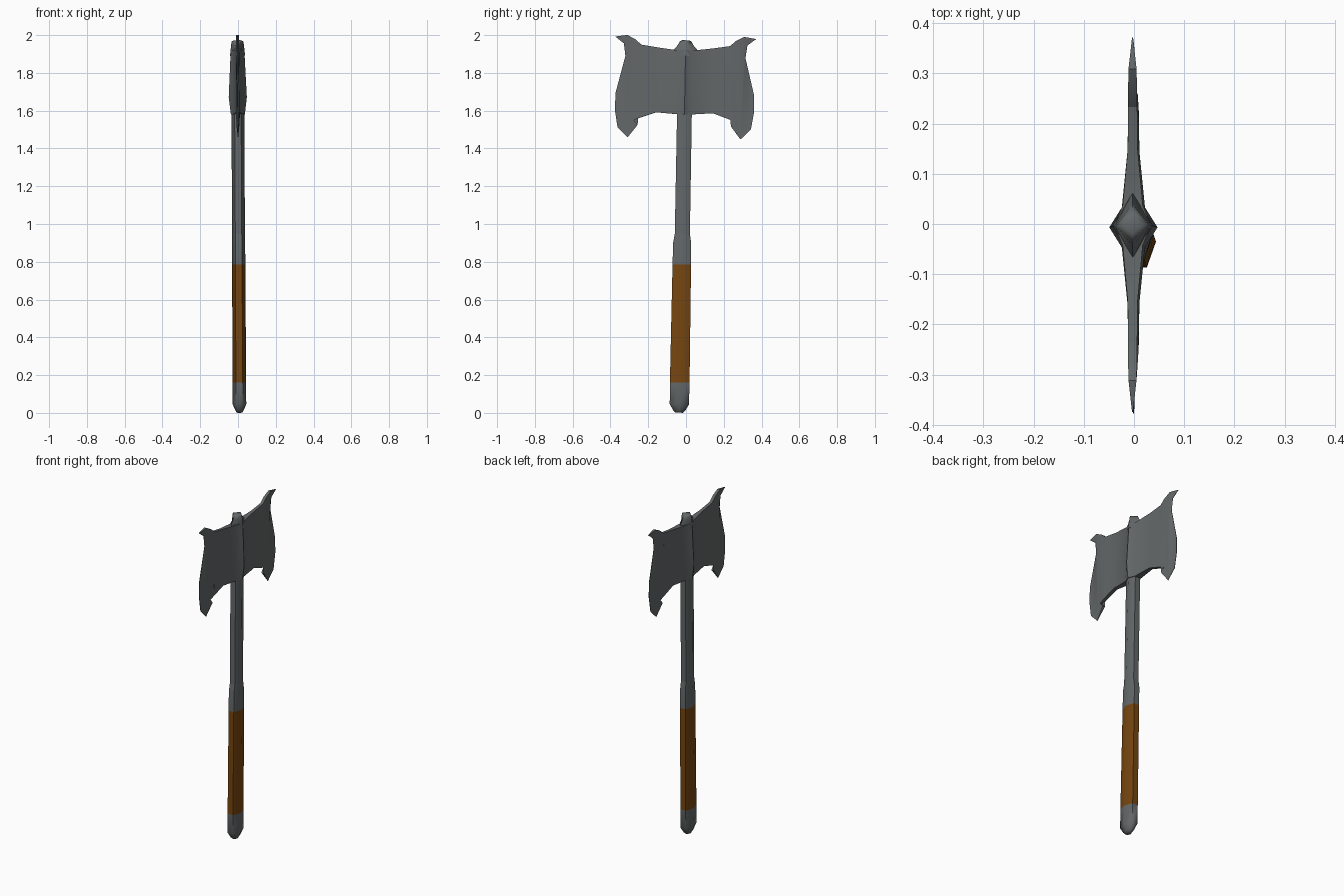
import bpy, bmesh, math
from mathutils import Matrix

if "Cube" in bpy.data.objects:
    bpy.data.objects.remove(bpy.data.objects["Cube"])


def material(name, rgb):
    m = bpy.data.materials.new(name)
    m.diffuse_color = (*rgb, 1)
    m.use_nodes = True
    m.node_tree.nodes["Principled BSDF"].inputs["Base Color"].default_value = m.diffuse_color
    return m


steel = material("dark steel", (0.125, 0.138, 0.14))
leather = material("brown leather", (0.18, 0.06, 0.005))

# The whole weapon leans very slightly
LEAN = (Matrix.Translation((0.008, -0.036, 0.001))
        @ Matrix.Rotation(-0.0055, 4, 'Y') @ Matrix.Rotation(-0.0175, 4, 'X'))


def finish(bm, name, mat, angle):
    bmesh.ops.remove_doubles(bm, verts=bm.verts, dist=0.00001)
    bmesh.ops.recalc_face_normals(bm, faces=bm.faces)
    bm.transform(LEAN)
    me = bpy.data.meshes.new(name)
    bm.to_mesh(me)
    bm.free()
    me.materials.append(mat)
    ob = bpy.data.objects.new(name, me)
    bpy.context.collection.objects.link(ob)
    bpy.ops.object.select_all(action='DESELECT')
    bpy.context.view_layer.objects.active = ob
    ob.select_set(True)
    bpy.ops.object.shade_smooth_by_angle(angle=math.radians(angle))


def loft(name, mat, rows, sides):
    """Stack of polygon rings: (z, radius x, half width y)."""
    bm = bmesh.new()
    top = max(math.sin(math.tau * i / sides) for i in range(sides))
    rings = [[bm.verts.new((rx * math.cos(math.tau * i / sides),
                            ry * math.sin(math.tau * i / sides) / top, z))
              for i in range(sides)] for z, rx, ry in rows]
    for a, b in zip(rings, rings[1:]):
        for i in range(sides):
            j = (i + 1) % sides
            bm.faces.new((a[i], a[j], b[j], b[i]))
    bm.faces.new(rings[0])
    bm.faces.new(rings[-1])
    finish(bm, name, mat, 65)


# Handle
loft("pommel", steel, [(0, .014, .02), (.012, .022, .032), (.045, .036, .051), (.16, .036, .052)], 6)
loft("grip", leather, [(.16, .036, .052), (.785, .035, .049)], 6)
loft("collar", steel, [(.785, .035, .049), (.9, .035, .048), (.945, .034, .04)], 6)
loft("shaft", steel, [(.945, .034, .04), (1.62, .034, .039)], 6)
# Top of the socket
loft("socket_cap", steel, [(1.89, .04, .07), (1.918, .037, .066), (1.945, .034, .042),
                           (1.966, .031, .031), (1.972, .018, .018)], 4)

# Blade: columns (y, z top, z bottom, thickness at top, middle, bottom)
COLS = [(0, 1.92, 1.58, .036, .048, .037), (.04, 1.918, 1.58, .02, .023, .021),
        (.15, 1.932, 1.588, .01, .012, .011), (.235, 1.945, 1.558, .009, .01, .01)]
# Outer outline from top to bottom: (y, z, thickness)
RIM = [(.265, 1.972, .009), (.31, 1.995, .008), (.373, 1.985, .001), (.327, 1.95, .001),
       (.307, 1.905, .001), (.318, 1.883, .001), (.366, 1.69, .001), (.369, 1.6, .001),
       (.353, 1.505, .001), (.299, 1.452, .001), (.247, 1.52, .008), (.267, 1.545, .008)]

bm = bmesh.new()
for s in (-1, 1):
    sheets = []
    for f in (-1, 1):
        grid = [[bm.verts.new((f * t, s * y, z)) for z, t in ((zt, a), (1.67, b), (zb, c))]
                for y, zt, zb, a, b, c in COLS]
        for p, q in zip(grid, grid[1:]):
            for k in (0, 1):
                bm.faces.new((p[k], q[k], q[k + 1], p[k + 1]))
        rim = [bm.verts.new((f * t, s * y, z)) for y, z, t in RIM]
        face = bm.faces.new([grid[-1][0]] + rim + [grid[-1][2], grid[-1][1]])
        bmesh.ops.triangulate(bm, faces=[face])
        sheets.append([g[0] for g in grid] + rim + [g[2] for g in reversed(grid)])
    a, b = sheets
    for i in range(len(a) - 1):
        bm.faces.new((a[i], a[i + 1], b[i + 1], b[i]))
finish(bm, "double_blade", steel, 30)
